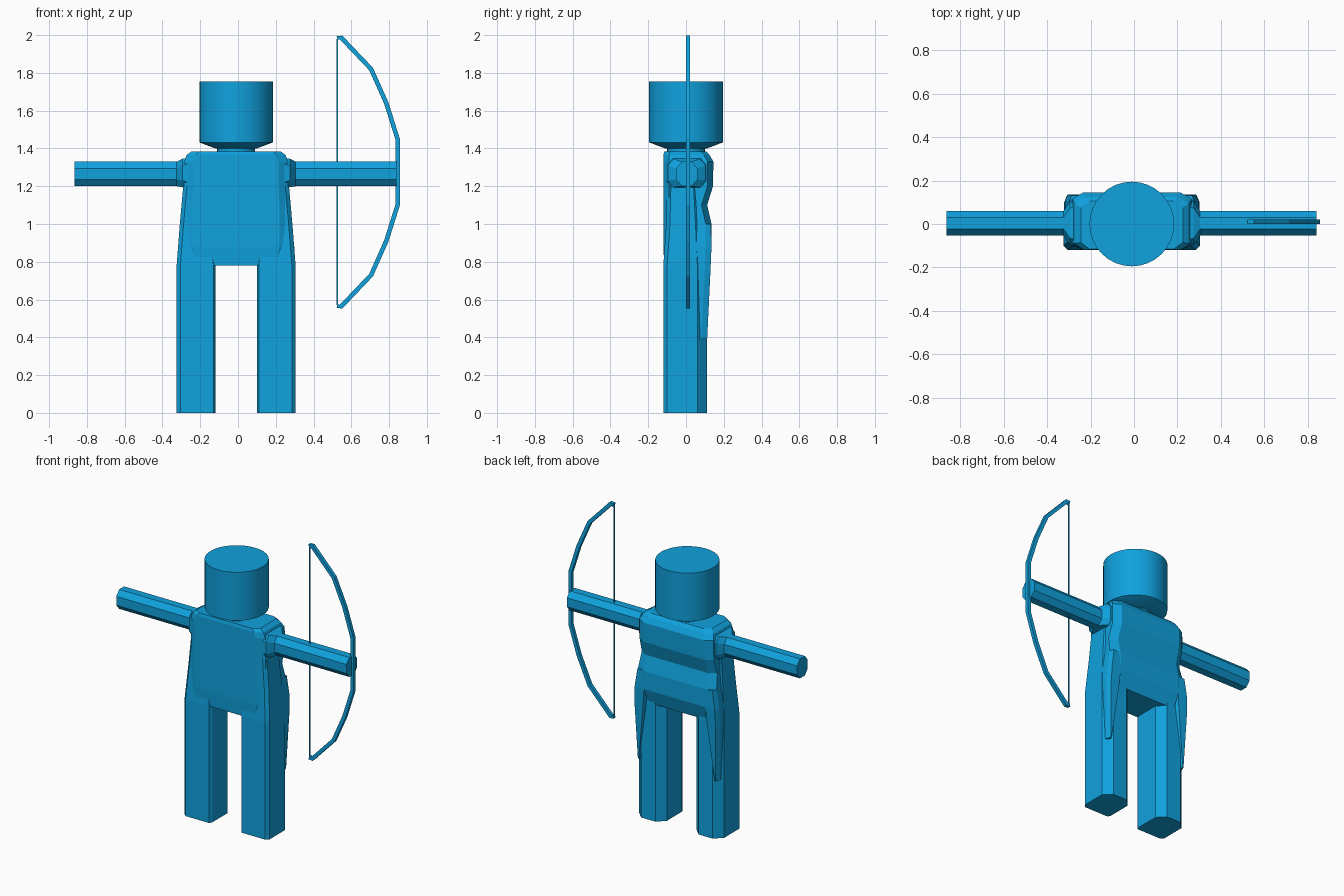
import bpy, bmesh
from mathutils import Vector

cube = bpy.data.objects.get("Cube")
if cube:
    bpy.data.objects.remove(cube)

blue = bpy.data.materials.new("bright blue")
blue.use_nodes = True
colour = (0.005, 0.36, 0.73, 1)
blue.diffuse_color = colour
blue.node_tree.nodes["Principled BSDF"].inputs["Base Color"].default_value = colour

CX = -0.01  # middle of the body


def loft(name, rings):
    """Skin a list of equal-length rings and cap both ends."""
    bm = bmesh.new()
    loops = [[bm.verts.new(p) for p in ring] for ring in rings]
    n = len(loops[0])
    for a, b in zip(loops, loops[1:]):
        for i in range(n):
            j = (i + 1) % n
            bm.faces.new((a[i], a[j], b[j], b[i]))
    bm.faces.new(loops[0][::-1])
    bm.faces.new(loops[-1])
    bmesh.ops.recalc_face_normals(bm, faces=bm.faces)
    mesh = bpy.data.meshes.new(name)
    bm.to_mesh(mesh)
    bm.free()
    obj = bpy.data.objects.new(name, mesh)
    bpy.context.collection.objects.link(obj)
    mesh.materials.append(blue)
    return obj


def octagon(u0, u1, v0, v1, cu, cv):
    """Chamfered rectangle as (u, v) pairs."""
    return [(u0 + cu, v0), (u1 - cu, v0), (u1, v0 + cv), (u1, v1 - cv),
            (u1 - cu, v1), (u0 + cu, v1), (u0, v1 - cv), (u0, v0 + cv)]


# Torso: height, half width, front, back, side chamfer
torso = [(0.78, 0.25, -0.115, 0.105, 0.04),
         (0.88, 0.29, -0.12, 0.135, 0.06),
         (1.0, 0.29, -0.12, 0.135, 0.06),
         (1.1, 0.28, -0.12, 0.112, 0.05),
         (1.2, 0.275, -0.12, 0.143, 0.05),
         (1.33, 0.275, -0.12, 0.145, 0.05),
         (1.365, 0.262, -0.12, 0.125, 0.05),
         (1.385, 0.235, -0.115, 0.105, 0.04)]
loft("torso", [[(CX + x, y, z) for x, y in octagon(-w, w, f, b, c, 0.03)]
               for z, w, f, b, c in torso])

for side, label in ((1, "left"), (-1, "right")):
    # Leg, narrowing upward into the side of the torso
    legs = []
    for z, inner, outer, front, back in ((0, 0.11, 0.315, -0.12, 0.11),
                                         (0.78, 0.11, 0.315, -0.12, 0.11),
                                         (1.0, 0.14, 0.298, -0.105, 0.10),
                                         (1.2, 0.16, 0.28, -0.10, 0.09)):
        outline = [(inner + 0.01, front), (outer - 0.02, front),
                   (outer, front + 0.02), (outer, back - 0.05),
                   (outer - 0.05, back), (inner + 0.05, back),
                   (inner, back - 0.05), (inner, front + 0.02)]
        legs.append([(CX + side * x, y, z) for x, y in outline])
    loft(label + "_leg", legs)

    # Hip flap, a wedge that fades into the back of the thigh
    flap = [(0.39, 0.27, 0.30, 0.112), (0.76, 0.225, 0.312, 0.13),
            (0.88, 0.215, 0.308, 0.135), (1.0, 0.215, 0.29, 0.132)]
    loft(label + "_hip_flap",
         [[(CX + side * x, y, z) for x, y in octagon(i, o, -0.06, b, 0.012, 0.03)]
          for z, i, o, b in flap])

    # Shoulder and arm: reach, half depth, bottom, top
    tip = 0.85 if side > 0 else 0.855
    arm = [(0.23, 0.11, 1.18, 1.355), (0.285, 0.1, 1.195, 1.345),
           (0.315, 0.056, 1.2, 1.33), (tip, 0.056, 1.2, 1.33)]
    loft(label + "_arm",
         [[(CX + side * x, 0.004 + y, z)
           for y, z in octagon(-d, d, lo, hi, 0.03, 0.035)]
          for x, d, lo, hi in arm])

# Neck and head
for name, levels in (("neck", ((0.1, 1.37), (0.1, 1.41))),
                     ("head", ((0.11, 1.4), (0.195, 1.432), (0.195, 1.755)))):
    bm = bmesh.new()
    bmesh.ops.create_circle(bm, segments=32, radius=1)
    circle = [v.co.copy() for v in bm.verts]
    bm.free()
    head = loft(name, [[(CX + r * p.x, r * p.y, z) for p in circle]
                       for r, z in levels])
    for poly in head.data.polygons:
        poly.use_smooth = abs(poly.normal.z) < 0.1
    bpy.context.view_layer.objects.active = head
    head.select_set(True)
    bpy.ops.object.shade_smooth_by_angle(angle=0.5)
    head.select_set(False)

# Bow limb: a flat band swept along a symmetric path in the xz plane
GRIP = 1.275
half = [(0.845, 0.175), (0.785, 0.365), (0.705, 0.545),
        (0.545, 0.713), (0.525, 0.708)]
path = [Vector((x, 0.01, GRIP - h)) for x, h in reversed(half)]
path += [Vector((x, 0.01, GRIP + h)) for x, h in half]
rings = []
for i, p in enumerate(path):
    along = (path[min(i + 1, len(path) - 1)] - path[max(i - 1, 0)]).normalized()
    across = Vector((along.z, 0, -along.x)) * 0.012
    depth = Vector((0, 0.011, 0))
    rings.append([p - across - depth, p + across - depth,
                  p + across + depth, p - across + depth])
loft("bow_limb", rings)

# Bow string
s = 0.004
loft("bow_string", [[(0.525 + x, 0.01 + y, GRIP + z)
                     for x, y in ((-s, -s), (s, -s), (s, s), (-s, s))]
                    for z in (-0.705, 0.705)])
